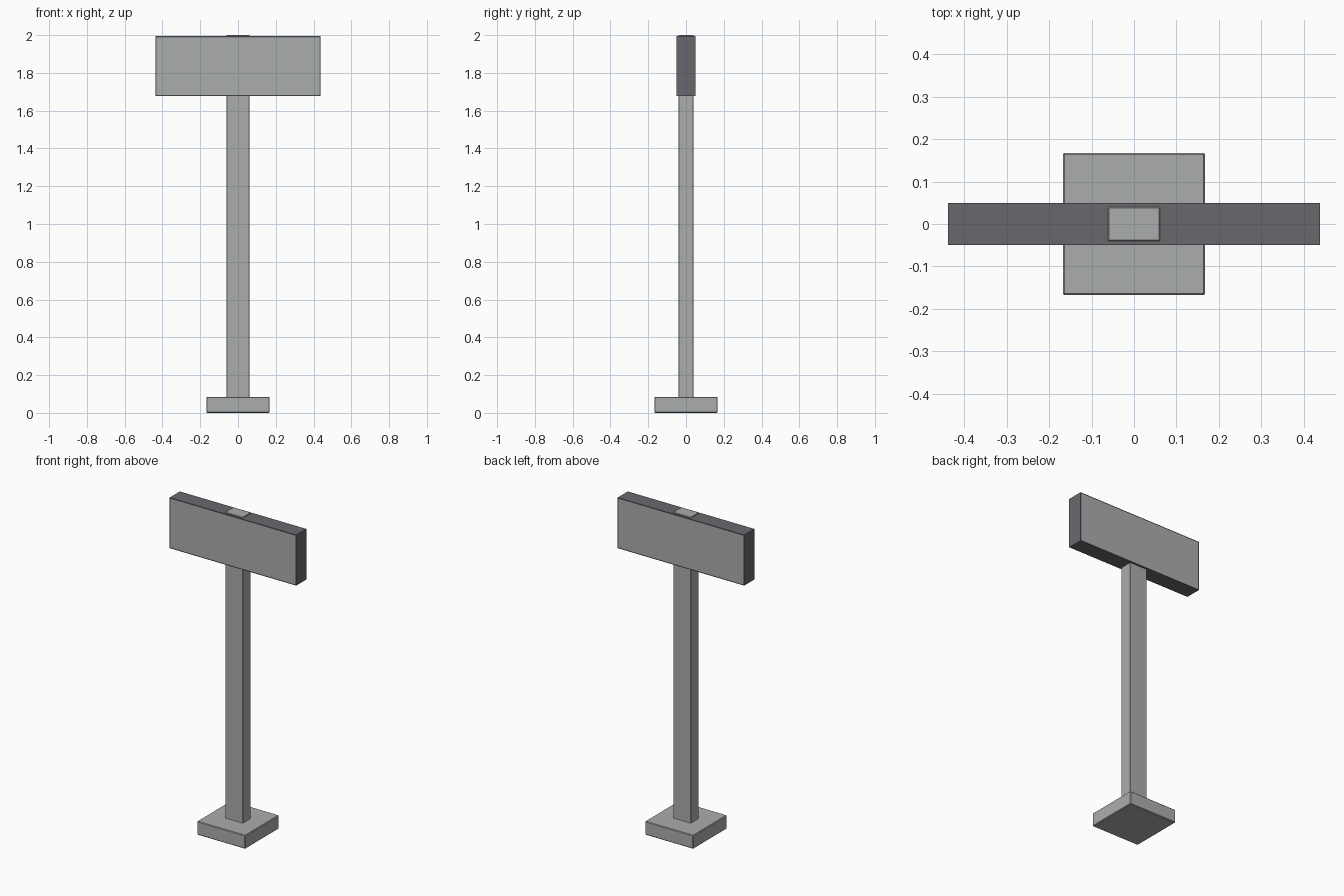
import bpy, bmesh

cube = bpy.data.objects.get("Cube")
if cube:
    bpy.data.objects.remove(cube, do_unlink=True)


def material(name, rgb):
    m = bpy.data.materials.new(name)
    m.use_nodes = True
    col = (*rgb, 1)
    m.diffuse_color = col
    m.node_tree.nodes["Principled BSDF"].inputs["Base Color"].default_value = col
    return m


light_grey = material("light grey", (0.41, 0.42, 0.415))
dark_grey = material("dark grey", (0.138, 0.141, 0.153))


def box(name, size, z0, mats, bevel=0, border=0):
    """Box standing at z0; border insets the front and back faces in the second material."""
    bm = bmesh.new()
    bmesh.ops.create_cube(bm, size=1)
    for v in bm.verts:
        v.co = (v.co.x * size[0], v.co.y * size[1], z0 + (v.co.z + 0.5) * size[2])
    bm.normal_update()
    if border:
        sides = [f for f in bm.faces if abs(f.normal.y) > 0.9]
        bmesh.ops.inset_individual(bm, faces=sides, thickness=border)
        for f in sides:
            f.material_index = 1
    if bevel:
        bmesh.ops.bevel(bm, geom=bm.edges[:], offset=bevel, segments=1, affect='EDGES')
    mesh = bpy.data.meshes.new(name)
    bm.to_mesh(mesh)
    bm.free()
    for m in mats:
        mesh.materials.append(m)
    obj = bpy.data.objects.new(name, mesh)
    bpy.context.collection.objects.link(obj)
    return obj


# Square foot and the tall post that rises through the sign
box("base", (0.335, 0.335, 0.085), 0, [light_grey], bevel=0.004)
box("post", (0.122, 0.08, 1.92), 0.08, [light_grey], bevel=0.002)

# Sign box: dark casing with light panels on front and back
box("sign_panel", (0.876, 0.1, 0.317), 1.677, [dark_grey, light_grey], border=0.009)
